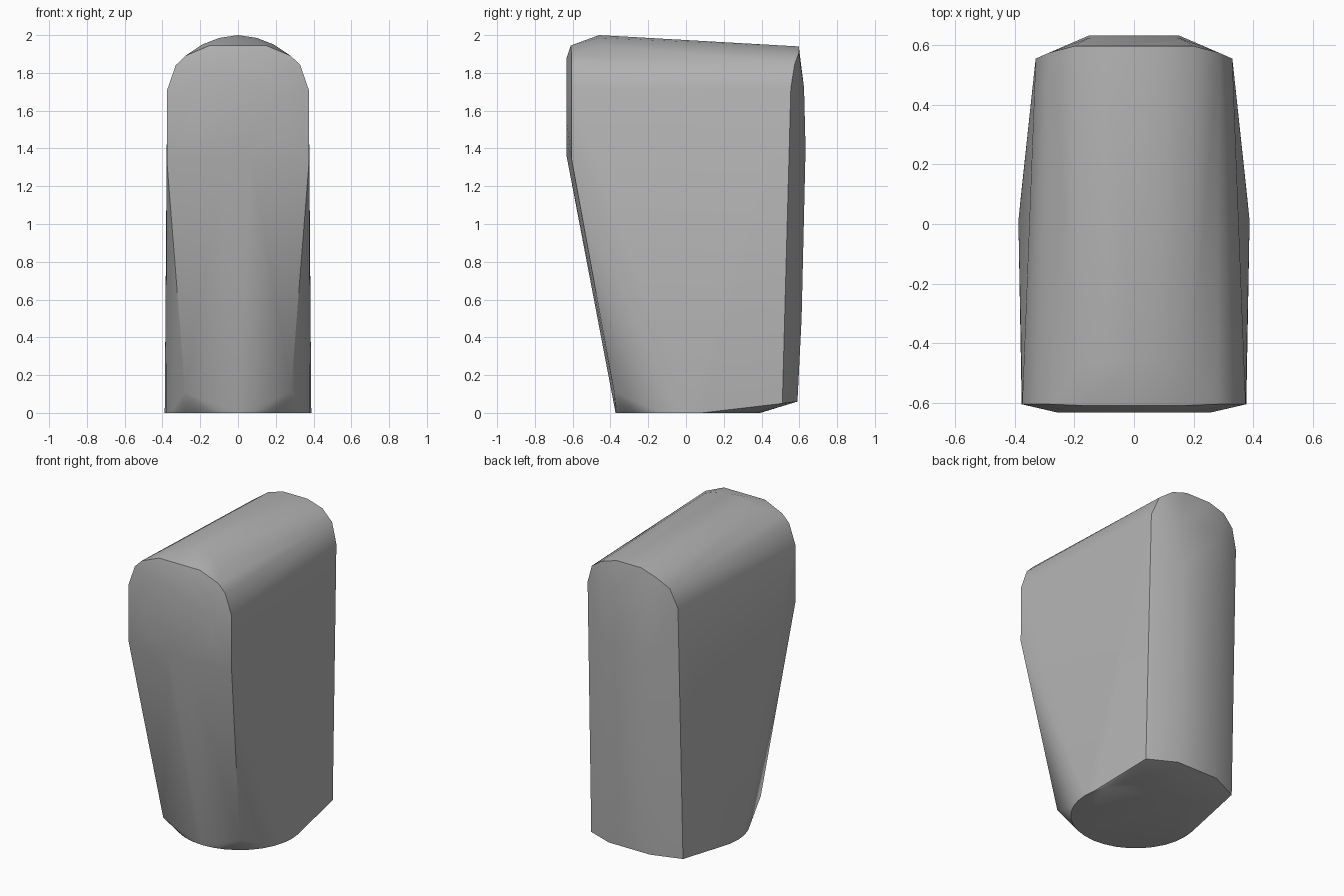
import bpy, bmesh
from math import sin, cos, tau, radians

cube = bpy.data.objects.get("Cube")
if cube:
    bpy.data.objects.remove(cube, do_unlink=True)

grey = bpy.data.materials.new("plain grey")
grey.use_nodes = True
colour = (0.45, 0.45, 0.45, 1)
grey.diffuse_color = colour
grey.node_tree.nodes["Principled BSDF"].inputs["Base Color"].default_value = colour

# Half outlines (x, y, z), mirrored across x
half = [
    # front arch
    (0.15, -0.61, 1.945), (0.28, -0.605, 1.89), (0.33, -0.605, 1.84),
    (0.375, -0.605, 1.71), (0.377, -0.605, 1.34),
    # crest behind the front arch
    (0, -0.46, 2.0), (0.1, -0.46, 1.985), (0.19, -0.47, 1.95),
    # back arch
    (0.09, 0.597, 1.94), (0.2, 0.597, 1.905), (0.285, 0.575, 1.845), (0.33, 0.555, 1.72),
    # raised strip on the back
    (0.15, 0.625, 1.72), (0.15, 0.633, 1.4), (0.15, 0.612, 0.5),
    # lower corners
    (0.15, 0.59, 0.06), (0.335, 0.51, 0.05), (0.28, -0.38, 0.11),
]
points = [(s * x, y, z) for x, y, z in half for s in (1, -1)]

# Round base and round front pad
for i in range(32):
    a = tau * i / 32
    points.append((0.388 * cos(a), 0.01 + 0.383 * sin(a), 0))
for i in range(12):
    a = tau * (i + 0.5) / 12
    points.append((0.265 * cos(a), -0.633, 1.62 + 0.265 * sin(a)))

# Wrap everything in one convex body
bm = bmesh.new()
for p in points:
    bm.verts.new(p)
bmesh.ops.remove_doubles(bm, verts=bm.verts, dist=0.001)
bmesh.ops.convex_hull(bm, input=bm.verts)
bmesh.ops.delete(bm, geom=[v for v in bm.verts if not v.link_faces], context='VERTS')
bmesh.ops.dissolve_limit(bm, angle_limit=radians(0.5), verts=bm.verts, edges=bm.edges)
bmesh.ops.recalc_face_normals(bm, faces=bm.faces)
mesh = bpy.data.meshes.new("rounded_body")
bm.to_mesh(mesh)
bm.free()

body = bpy.data.objects.new("rounded_body", mesh)
bpy.context.collection.objects.link(body)
mesh.materials.append(grey)
bpy.context.view_layer.objects.active = body
body.select_set(True)
bpy.ops.object.shade_smooth_by_angle(angle=radians(30))
